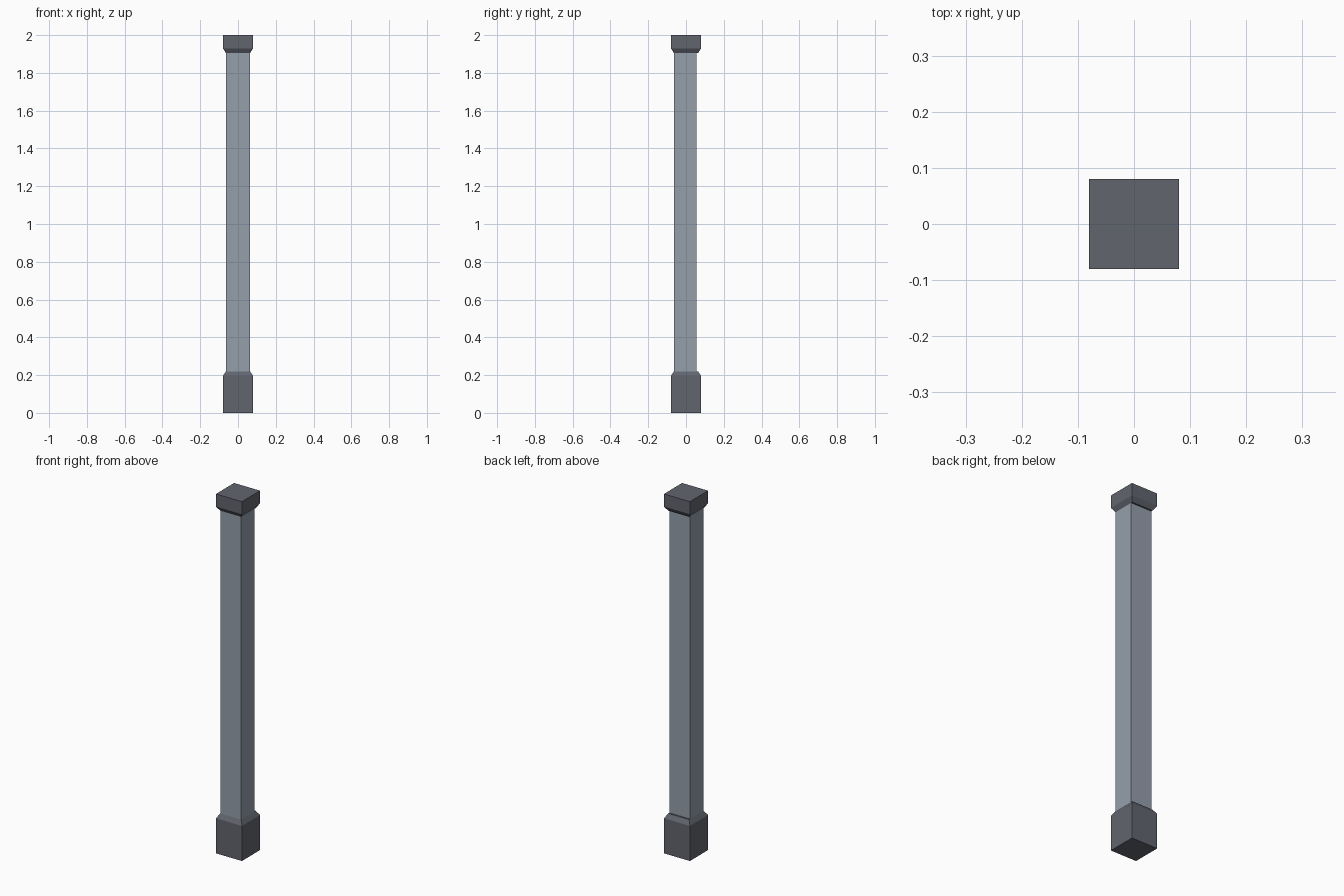
import bpy, bmesh

if "Cube" in bpy.data.objects:
    bpy.data.objects.remove(bpy.data.objects["Cube"])


def material(name, color):
    m = bpy.data.materials.new(name)
    m.diffuse_color = (*color, 1)
    m.use_nodes = True
    m.node_tree.nodes["Principled BSDF"].inputs["Base Color"].default_value = m.diffuse_color
    return m


def loft(name, rings, mat):
    """Closed solid through rectangular rings (x0, x1, y0, y1, z)."""
    bm = bmesh.new()
    loops = [[bm.verts.new(p) for p in ((x0, y0, z), (x1, y0, z), (x1, y1, z), (x0, y1, z))]
             for x0, x1, y0, y1, z in rings]
    for a, b in zip(loops, loops[1:]):
        for i in range(4):
            j = (i + 1) % 4
            bm.faces.new((a[i], a[j], b[j], b[i]))
    bm.faces.new(loops[0][::-1])
    bm.faces.new(loops[-1])
    bmesh.ops.recalc_face_normals(bm, faces=bm.faces)
    me = bpy.data.meshes.new(name)
    bm.to_mesh(me)
    bm.free()
    me.materials.append(mat)
    ob = bpy.data.objects.new(name, me)
    bpy.context.collection.objects.link(ob)
    return ob


def square(r, z):
    return (-r, r, -r, r, z)


dark = material("dark_grey", (0.12, 0.13, 0.155))
light = material("blue_grey", (0.30, 0.345, 0.41))

WIDE, NARROW = 0.08, 0.064

# Base block with chamfered top
loft("base", [square(WIDE, 0), square(WIDE, 0.195), square(NARROW, 0.22)], dark)

# Shaft, set in slightly at the back
loft("shaft", [(-NARROW, NARROW, -NARROW, 0.055, z) for z in (0.22, 1.905)], light)

# Cap block with chamfered underside
loft("cap", [square(NARROW, 1.905), square(WIDE, 1.93), square(WIDE, 2.0)], dark)
